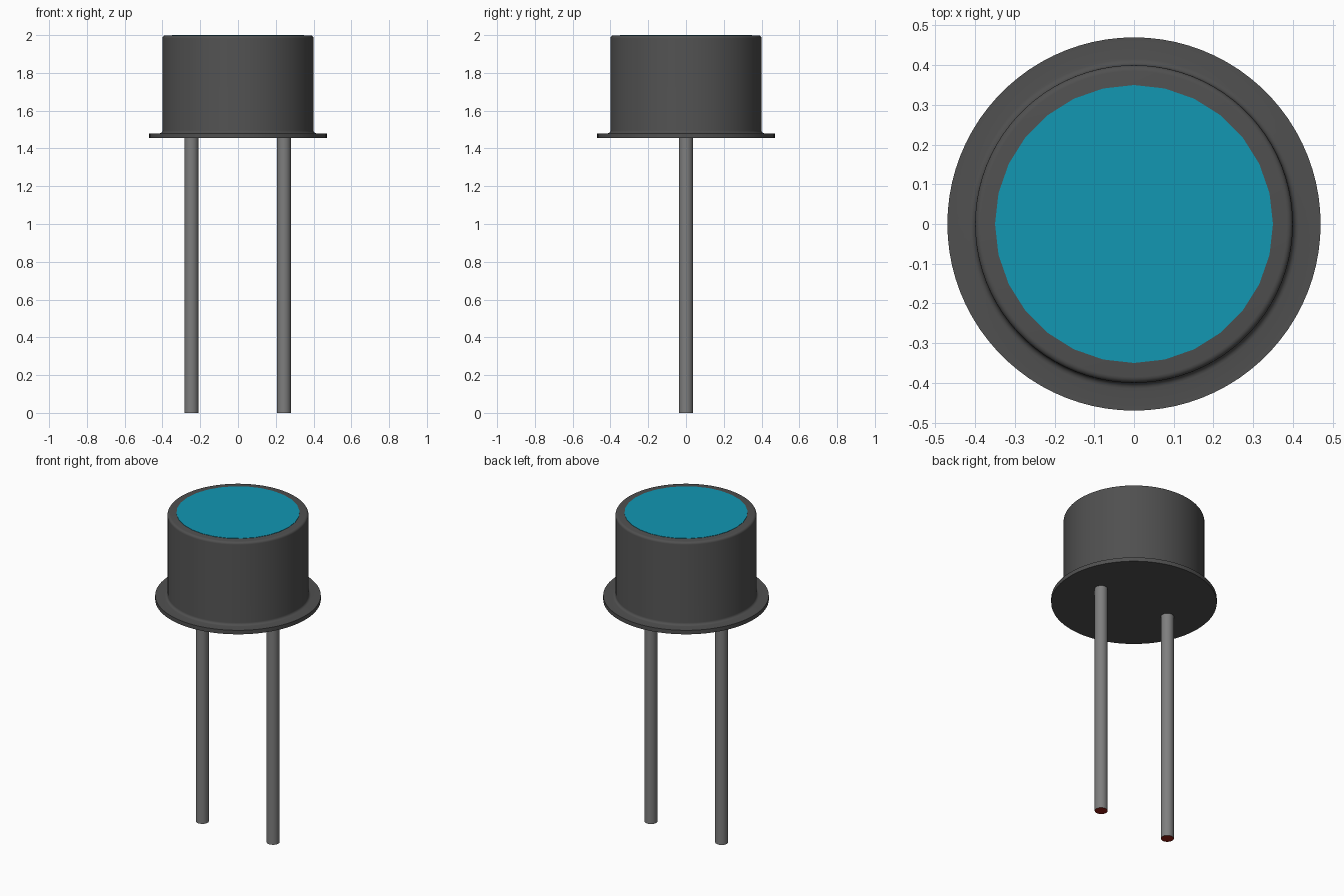
import bpy, bmesh, math

if "Cube" in bpy.data.objects:
    bpy.data.objects.remove(bpy.data.objects["Cube"], do_unlink=True)


def material(name, rgb):
    m = bpy.data.materials.new(name)
    m.use_nodes = True
    m.diffuse_color = (*rgb, 1)
    m.node_tree.nodes["Principled BSDF"].inputs["Base Color"].default_value = (*rgb, 1)
    return m


CAN = material("dark grey metal", (0.08, 0.08, 0.08))
GLASS = material("teal glass", (0.006, 0.31, 0.45))
LEAD = material("grey lead", (0.21, 0.21, 0.21))
TIP = material("dark red tip", (0.30, 0.013, 0.006))


def arc(cx, cz, r, start, end, steps=4):
    """Points of a small rounded corner, angles in degrees."""
    angles = [math.radians(start + (end - start) * i / steps) for i in range(steps + 1)]
    return [(cx + r * math.cos(a), cz + r * math.sin(a)) for a in angles]


def turned(name, profile, sides, mats, centre_x=0):
    """Closed solid of revolution from (radius, height) points, bottom to top."""
    bm = bmesh.new()
    rings = []
    for r, z in profile:
        rings.append([bm.verts.new((r * math.cos(math.tau * i / sides),
                                    r * math.sin(math.tau * i / sides), z))
                      for i in range(sides)])
    for low, high in zip(rings, rings[1:]):
        for i in range(sides):
            j = (i + 1) % sides
            bm.faces.new((low[i], low[j], high[j], high[i]))
    bm.faces.new(rings[0][::-1])
    bm.faces.new(rings[-1])
    # the underside takes the last material
    bm.normal_update()
    for f in bm.faces:
        if f.normal.z < -0.9:
            f.material_index = len(mats) - 1
    mesh = bpy.data.meshes.new(name)
    bm.to_mesh(mesh)
    bm.free()
    for m in mats:
        mesh.materials.append(m)
    obj = bpy.data.objects.new(name, mesh)
    obj.location.x = centre_x
    bpy.context.collection.objects.link(obj)
    bpy.ops.object.select_all(action="DESELECT")
    obj.select_set(True)
    bpy.context.view_layer.objects.active = obj
    bpy.ops.object.shade_smooth_by_angle()
    return obj


# Can with base flange, filleted foot and rounded rim
can_profile = ([(0.47, 1.455), (0.47, 1.48)]
               + arc(0.415, 1.495, 0.015, 270, 180)
               + arc(0.385, 1.983, 0.015, 0, 90))
turned("can", can_profile, 84, [CAN])

# Faceted window, almost flush with the rim
turned("window", [(0.35, 1.99), (0.35, 2.0)], 28, [GLASS])

# Two wire leads with coloured cut ends
for side, x in (("right", -0.247), ("left", 0.243)):
    turned(side + "_lead", [(0.037, 0), (0.037, 1.46)], 24, [LEAD, TIP], x)
